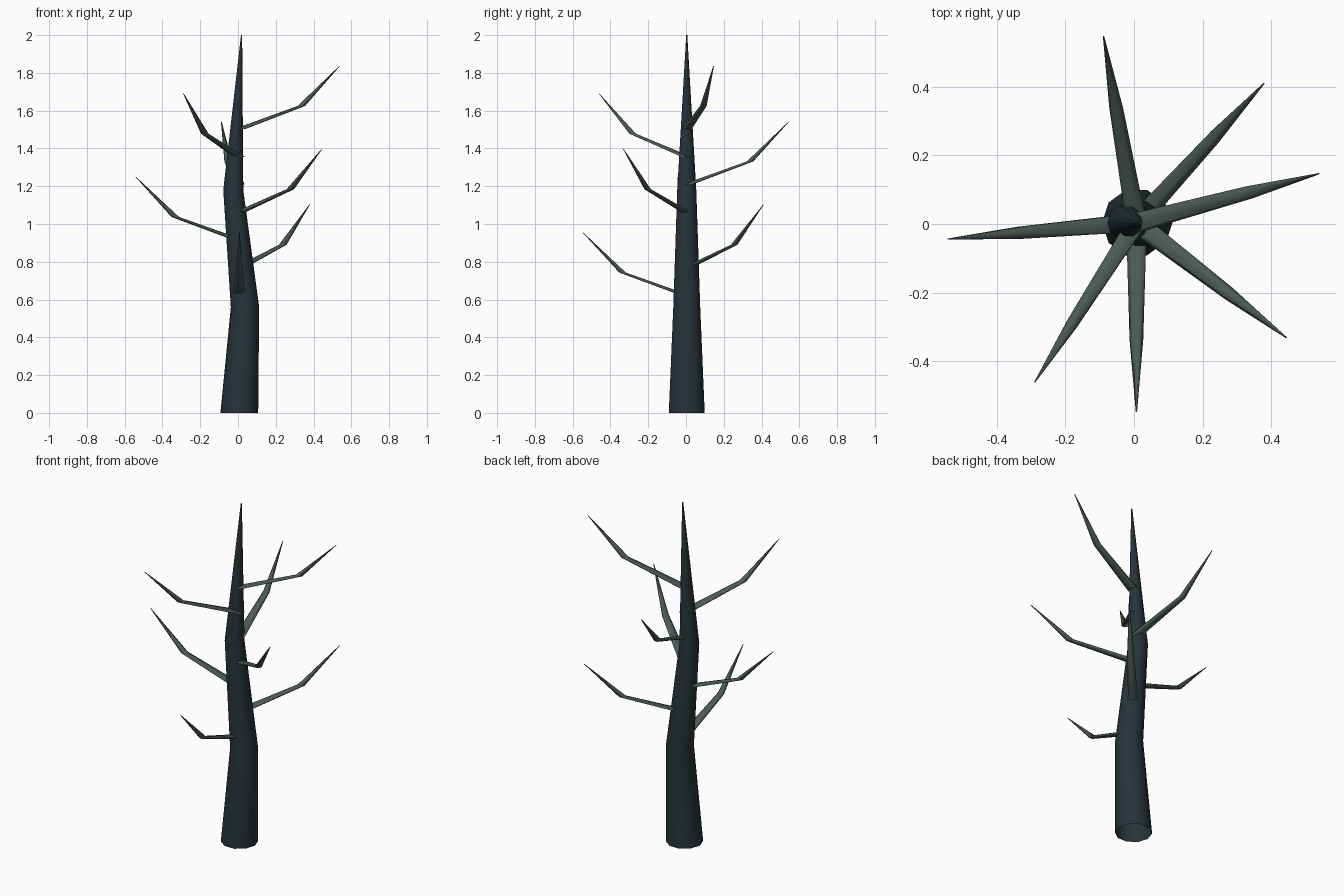
import bpy
from math import sin, cos, radians, pi

if "Cube" in bpy.data.objects:
    bpy.data.objects.remove(bpy.data.objects["Cube"])


def material(name, rgb):
    mat = bpy.data.materials.new(name)
    mat.diffuse_color = (*rgb, 1)
    mat.use_nodes = True
    mat.node_tree.nodes["Principled BSDF"].inputs["Base Color"].default_value = mat.diffuse_color
    return mat


def limb(name, path, sides, mat):
    """Open tapering tube made of level rings; path holds (x, y, z, radius)."""
    verts = [(x + r * cos(2 * pi * k / sides), y + r * sin(2 * pi * k / sides), z)
             for x, y, z, r in path for k in range(sides)]
    faces = []
    for i in range(len(path) - 1):
        for k in range(sides):
            a, b = i * sides + k, i * sides + (k + 1) % sides
            faces.append((a, b, b + sides, a + sides))
    mesh = bpy.data.meshes.new(name)
    mesh.from_pydata(verts, [], faces)
    mesh.polygons.foreach_set("use_smooth", [True] * len(faces))
    mesh.materials.append(mat)
    obj = bpy.data.objects.new(name, mesh)
    bpy.context.collection.objects.link(obj)
    return obj


bark = material("dark_bark", (0.02, 0.033, 0.04))
twig = material("branch_bark", (0.07, 0.1, 0.09))
CX, CY = 0.007, 0.004

# Crooked trunk
limb("trunk", [(CX, CY, 0, 0.1), (0.037, CY, 0.56, 0.075),
               (-0.025, CY, 1.18, 0.053), (0.019, CY, 2.0, 0.003)], 10, bark)

# Seven branches spiralling up by the golden angle, each kinked upwards
for i in range(7):
    a = radians(270 + 137.5 * i)
    z = 0.62 + 0.147 * i
    path = [(CX + d * cos(a), CY + d * sin(a), z + rise, r)
            for d, rise, r in ((0, 0, 0.03), (0.34, 0.123, 0.02), (0.55, 0.335, 0.002))]
    limb(f"branch_{i + 1}", path, 6, twig)
